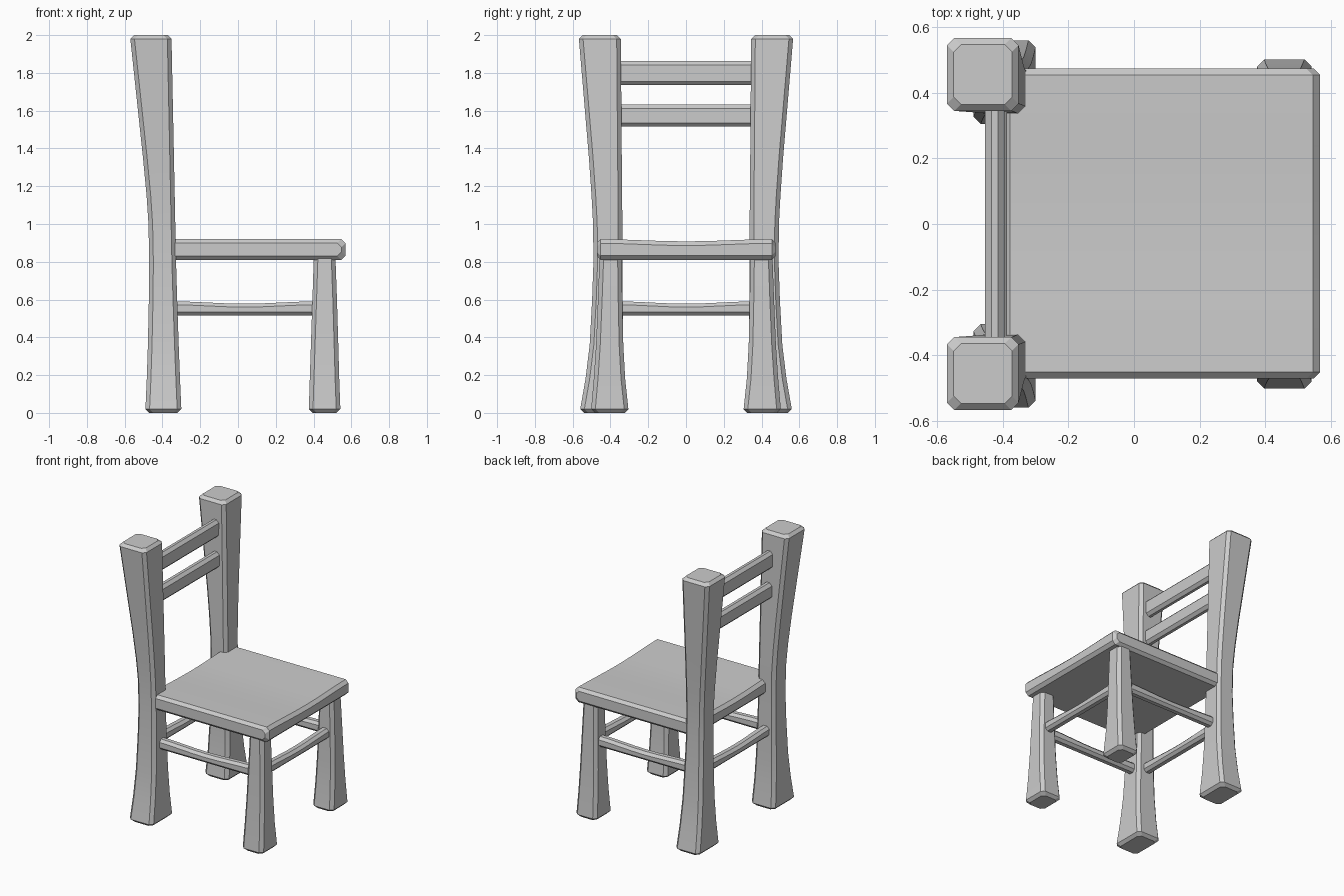
import bpy, bmesh, math
from mathutils import Vector

if "Cube" in bpy.data.objects:
    bpy.data.objects.remove(bpy.data.objects["Cube"])

# Order of (u, v, t) for each loft axis
PLACE = {'x': lambda u, v, t: (t, u, v),
         'y': lambda u, v, t: (u, t, v),
         'z': lambda u, v, t: (u, v, t)}


def loft(name, axis, stations, c, end=0.0, mirror=False):
    """Loft chamfered rectangles; station = (t, u0, u1, v0, v1)."""
    st = list(stations)
    if end:  # chamfered end caps
        def inset(s, sign):
            t, a, b, d, e = s
            return [(t, a + end, b - end, d + end, e - end), (t + sign * end, a, b, d, e)]
        st = inset(st[0], 1) + st[1:-1] + inset(st[-1], -1)[::-1]
    bm = bmesh.new()
    rings = []
    for t, a, b, d, e in st:
        pts = [(a + c, d), (b - c, d), (b, d + c), (b, e - c),
               (b - c, e), (a + c, e), (a, e - c), (a, d + c)]
        rings.append([bm.verts.new(PLACE[axis](u, v, t)) for u, v in pts])
    for r, s in zip(rings, rings[1:]):
        for i in range(8):
            j = (i + 1) % 8
            bm.faces.new((r[i], r[j], s[j], s[i]))
    bm.faces.new(rings[0])
    bm.faces.new(rings[-1])
    bmesh.ops.recalc_face_normals(bm, faces=bm.faces)
    me = bpy.data.meshes.new(name)
    bm.to_mesh(me)
    bm.free()
    ob = bpy.data.objects.new(name, me)
    bpy.context.collection.objects.link(ob)
    if mirror:
        m = ob.modifiers.new("Mirror", 'MIRROR')
        m.use_axis = (False, True, False)
        m.use_mirror_merge = False
    bpy.context.view_layer.objects.active = ob
    ob.select_set(True)
    bpy.ops.object.shade_smooth_by_angle(angle=math.radians(25))
    ob.select_set(False)
    return ob


def sagging(length0, length1, u0, u1, v0, v1, sag, n=8):
    """Stations for a bar whose top dips in the middle."""
    out = []
    for i in range(n + 1):
        f = i / n
        out.append((length0 + (length1 - length0) * f, u0, u1, v0,
                    v1 - sag * math.sin(math.pi * f) ** 2))
    return out


# Back posts, flared at foot and leaning back at the top
loft("back_post", 'z', [
    (0.00, -0.49, -0.30, 0.305, 0.56),
    (0.18, -0.483, -0.307, 0.322, 0.532),
    (0.36, -0.477, -0.314, 0.332, 0.51),
    (0.60, -0.472, -0.322, 0.336, 0.497),
    (0.80, -0.47, -0.328, 0.337, 0.49),
    (1.00, -0.474, -0.332, 0.337, 0.492),
    (1.15, -0.484, -0.335, 0.338, 0.50),
    (1.35, -0.503, -0.339, 0.34, 0.514),
    (2.00, -0.57, -0.352, 0.345, 0.567)], 0.022, 0.02, True)

# Front legs
loft("front_leg", 'z', [
    (0.00, 0.375, 0.542, 0.305, 0.502),
    (0.18, 0.38, 0.536, 0.322, 0.488),
    (0.36, 0.386, 0.531, 0.332, 0.476),
    (0.60, 0.394, 0.524, 0.337, 0.466),
    (0.84, 0.401, 0.516, 0.34, 0.458)], 0.022, 0.02, True)

# Dished seat
loft("seat", 'y', sagging(-0.472, 0.474, -0.40, 0.568, 0.81, 0.92, 0.012),
     0.022, 0.02)

# Back slats
loft("upper_slat", 'y', [(-0.36, -0.455, -0.395, 1.735, 1.862),
                         (0.36, -0.455, -0.395, 1.735, 1.862)], 0.02)
loft("lower_slat", 'y', [(-0.36, -0.45, -0.388, 1.515, 1.632),
                         (0.36, -0.45, -0.388, 1.515, 1.632)], 0.02)

# Stretchers between the legs
loft("side_stretcher", 'x', sagging(-0.34, 0.41, 0.375, 0.44, 0.515, 0.59, 0.012),
     0.018, mirror=True)
for name, x in (("front_stretcher", 0.46), ("back_stretcher", -0.40)):
    loft(name, 'y', sagging(-0.36, 0.36, x - 0.033, x + 0.033, 0.515, 0.59, 0.012), 0.018)
